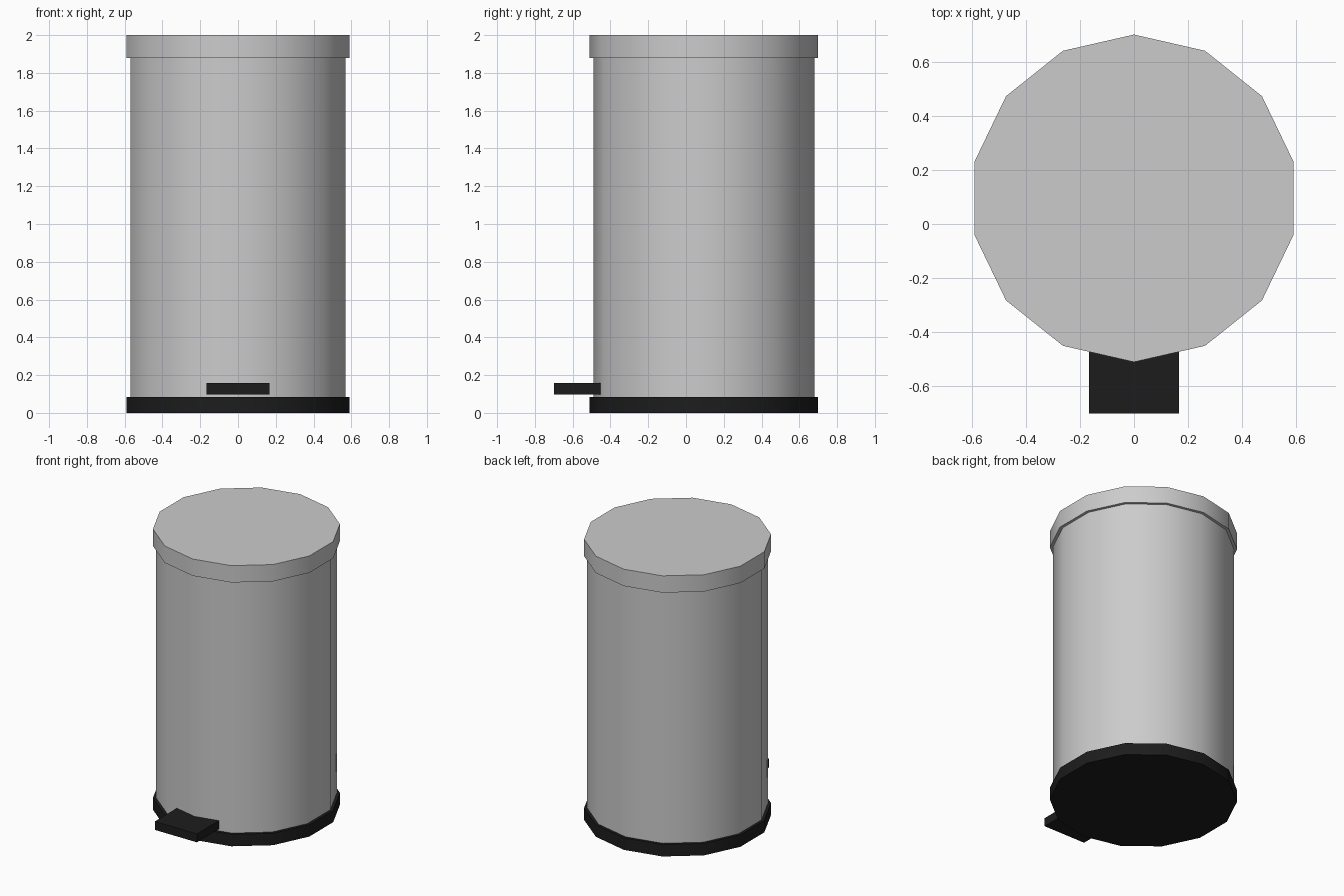
import bpy
import math

if "Cube" in bpy.data.objects:
    bpy.data.objects.remove(bpy.data.objects["Cube"])

SIDES = 14
CENTRE_Y = 0.095


def paint(obj, name, colour):
    mat = bpy.data.materials.get(name) or bpy.data.materials.new(name)
    mat.diffuse_color = colour
    mat.use_nodes = True
    mat.node_tree.nodes["Principled BSDF"].inputs["Base Color"].default_value = mat.diffuse_color
    obj.data.materials.append(mat)


def drum(name, radius, z0, z1):
    """Upright 14-sided drum with a corner facing front and back."""
    bpy.ops.mesh.primitive_cylinder_add(
        vertices=SIDES, radius=radius, depth=z1 - z0,
        location=(0, CENTRE_Y, (z0 + z1) / 2))
    obj = bpy.context.object
    obj.name = name
    bpy.ops.object.shade_smooth_by_angle(angle=math.radians(30))
    return obj


# Bin body, overhanging lid and base ring
drum("body", 0.585, 0.085, 1.88)
drum("lid", 0.605, 1.88, 2.0)
base = drum("base", 0.605, 0.0, 0.085)
paint(base, "black_plastic", (0.012, 0.012, 0.012, 1))

# Foot pedal, its back end sunk into the body
bpy.ops.mesh.primitive_cube_add(size=1, location=(0, -0.565, 0.128))
pedal = bpy.context.object
pedal.name = "foot_pedal"
pedal.scale = (0.332, 0.27, 0.06)
bpy.ops.object.transform_apply(location=False, rotation=False, scale=True)
paint(pedal, "black_plastic", (0.012, 0.012, 0.012, 1))
